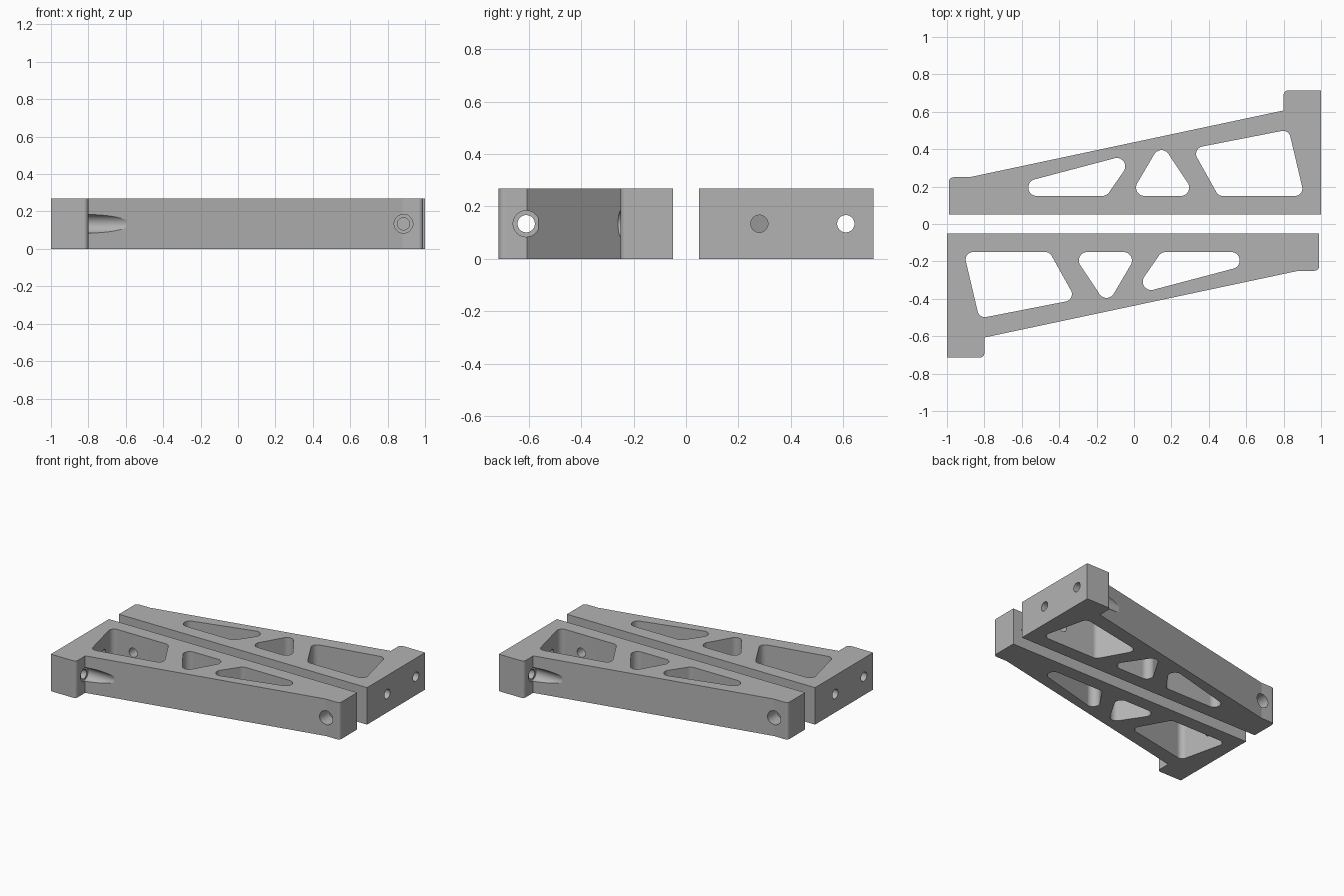
import bpy, bmesh, math
from mathutils import Matrix, Vector

if "Cube" in bpy.data.objects:
    bpy.data.objects.remove(bpy.data.objects["Cube"])

H = 0.268          # plate thickness
ZC = H / 2         # height of all drilled holes

metal = bpy.data.materials.new("plain grey")
metal.diffuse_color = (0.45, 0.45, 0.45, 1)
metal.use_nodes = True
metal.node_tree.nodes["Principled BSDF"].inputs["Base Color"].default_value = metal.diffuse_color


def arc(cx, cy, r, a0, a1):
    n = max(2, math.ceil(abs(a1 - a0) / math.radians(8)))
    return [(cx + r * math.cos(a0 + (a1 - a0) * i / n),
             cy + r * math.sin(a0 + (a1 - a0) * i / n)) for i in range(n + 1)]


def rounded(centres, r):
    """Outline around counter-clockwise corner circles."""
    pts, n = [], len(centres)
    for i, c in enumerate(centres):
        p, q = centres[i - 1], centres[(i + 1) % n]
        a0 = math.atan2(c[1] - p[1], c[0] - p[0]) - math.pi / 2
        a1 = math.atan2(q[1] - c[1], q[0] - c[0]) - math.pi / 2
        pts += arc(*c, r, a0, a0 + (a1 - a0) % (2 * math.pi))
    return pts


def add_object(name, bm):
    bmesh.ops.recalc_face_normals(bm, faces=bm.faces)
    me = bpy.data.meshes.new(name)
    bm.to_mesh(me)
    bm.free()
    me.materials.append(metal)
    ob = bpy.data.objects.new(name, me)
    bpy.context.collection.objects.link(ob)
    return ob


def prism(name, pts, z0, z1):
    bm = bmesh.new()
    face = bm.faces.new([bm.verts.new((x, y, z0)) for x, y in pts])
    ext = bmesh.ops.extrude_face_region(bm, geom=[face])["geom"]
    bmesh.ops.translate(bm, vec=(0, 0, z1 - z0),
                        verts=[v for v in ext if isinstance(v, bmesh.types.BMVert)])
    return add_object(name, bm)


def drill(name, start, end, r):
    a, b = Vector(start), Vector(end)
    rot = (b - a).to_track_quat('Z', 'Y').to_matrix().to_4x4()
    bm = bmesh.new()
    bmesh.ops.create_cone(bm, cap_ends=True, segments=48, radius1=r, radius2=r,
                          depth=(b - a).length,
                          matrix=Matrix.Translation((a + b) / 2) @ rot)
    return add_object(name, bm)


# Tapered arm with a short foot at one end and a tall end block at the other
q = math.pi / 2
outline = [(-0.99, 0.05), (1.0, 0.05), (1.0, 0.715)]
outline += arc(0.825, 0.69, 0.025, q, 2 * q)
outline += [(0.8, 0.607), (-0.88, 0.25)]
outline += arc(-0.965, 0.225, 0.025, q, 2 * q)
arm = prism("rear_arm", outline, 0, H)

# Weight-saving pockets, then drilled holes
cutters = [
    prism("long_pocket", rounded([(-0.52, 0.195), (-0.17, 0.195), (-0.092, 0.308)], 0.045), -0.1, H + 0.1),
    prism("middle_pocket", rounded([(0.056, 0.195), (0.25, 0.195), (0.147, 0.35)], 0.045), -0.1, H + 0.1),
    prism("large_pocket", rounded([(0.475, 0.19), (0.86, 0.19), (0.797, 0.458), (0.372, 0.375)], 0.04), -0.1, H + 0.1),
    drill("block_hole", (0.7, 0.61, ZC), (1.1, 0.61, ZC), 0.033),
    drill("bolt_head_groove", (0.6, 0.61, ZC), (0.81, 0.61, ZC), 0.05),
    drill("end_wall_hole", (0.8, 0.28, ZC), (1.1, 0.28, ZC), 0.033),
    drill("base_wall_hole", (0.735, -0.05, ZC), (0.735, 0.22, ZC), 0.033),
    drill("foot_hole", (-0.885, -0.05, ZC), (-0.885, 0.4, ZC), 0.033),
    drill("foot_counterbore", (-0.885, 0.15, ZC), (-0.885, 0.4, ZC), 0.05),
]
bpy.context.view_layer.objects.active = arm
arm.select_set(True)
for c in cutters:
    c.hide_render = True
    m = arm.modifiers.new(c.name, 'BOOLEAN')
    m.operation, m.solver, m.object = 'DIFFERENCE', 'EXACT', c
    bpy.ops.object.modifier_apply(modifier=m.name)
for c in cutters:
    bpy.data.objects.remove(c)

# Smooth bores and fillets, crisp edges
bpy.ops.object.shade_smooth_by_angle(angle=math.radians(11))
wn = arm.modifiers.new("flat_sides", 'WEIGHTED_NORMAL')
wn.keep_sharp = True

# Matching arm turned half a turn
front = arm.copy()
front.data = arm.data.copy()
front.name = "front_arm"
front.rotation_euler.z = math.pi
bpy.context.collection.objects.link(front)
